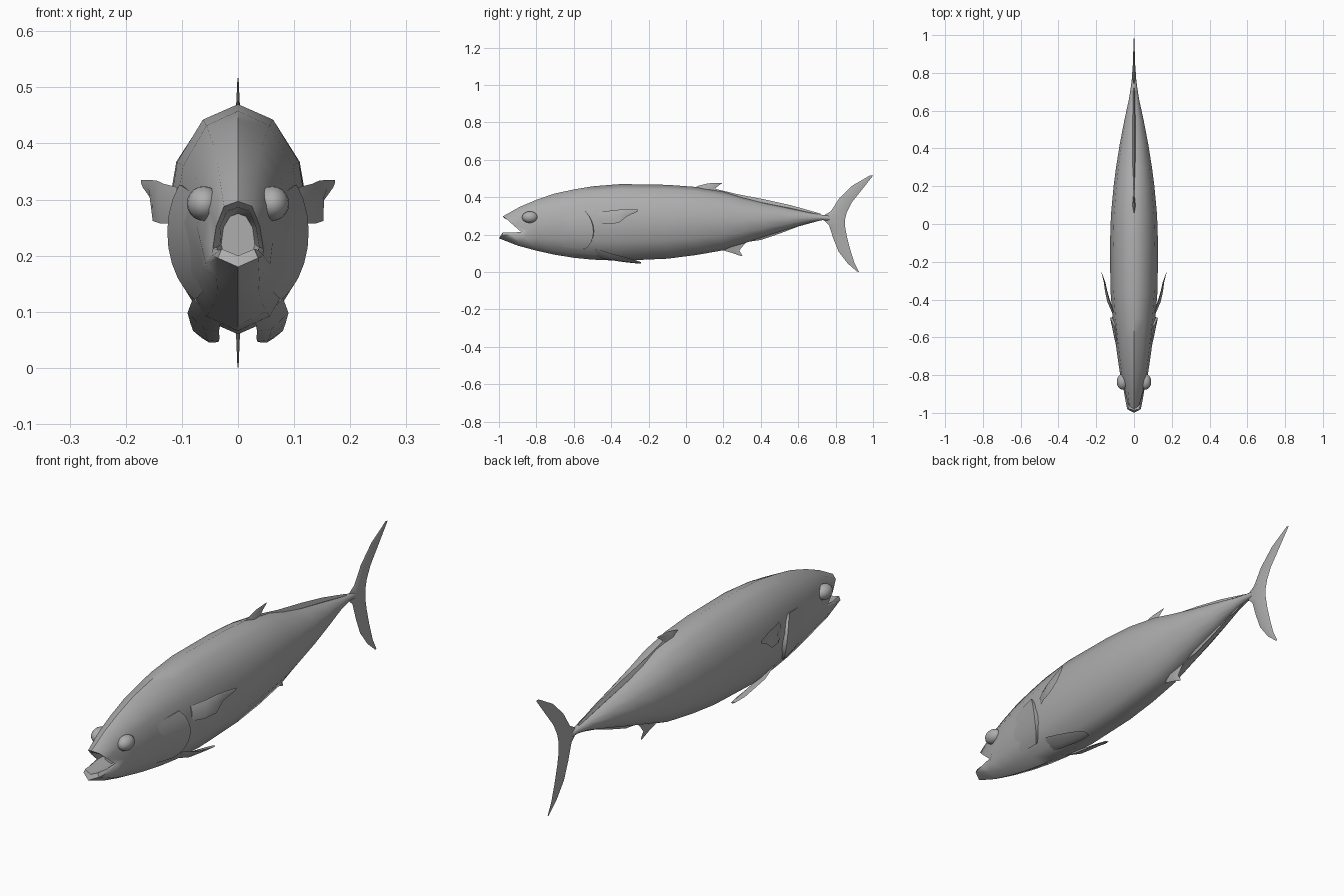
import bpy, bmesh, math
from mathutils import Vector

if "Cube" in bpy.data.objects:
    bpy.data.objects.remove(bpy.data.objects["Cube"])

grey = bpy.data.materials.new("fish grey")
grey.use_nodes = True
COL = (0.42, 0.42, 0.42, 1)
grey.diffuse_color = COL
grey.node_tree.nodes["Principled BSDF"].inputs["Base Color"].default_value = COL


def finish(name, bm, angle=40):
    bmesh.ops.recalc_face_normals(bm, faces=bm.faces)
    me = bpy.data.meshes.new(name)
    bm.to_mesh(me)
    bm.free()
    ob = bpy.data.objects.new(name, me)
    bpy.context.collection.objects.link(ob)
    me.materials.append(grey)
    bpy.ops.object.select_all(action="DESELECT")
    ob.select_set(True)
    bpy.context.view_layer.objects.active = ob
    bpy.ops.object.shade_smooth_by_angle(angle=math.radians(angle))
    return ob


def loft(name, rings, angle=40):
    """Skin closed rings of equal length and cap both ends."""
    bm = bmesh.new()
    vr = [[bm.verts.new(p) for p in r] for r in rings]
    n = len(vr[0])
    for a, b in zip(vr, vr[1:]):
        for i in range(n):
            j = (i + 1) % n
            bm.faces.new((a[i], a[j], b[j], b[i]))
    bm.faces.new(vr[0])
    bm.faces.new(vr[-1])
    return finish(name, bm, angle)


def fin(name, rows, normal, mid=0.4):
    """Blade made of rows (leading point, trailing point, half thickness)."""
    n, rings = Vector(normal).normalized(), []
    for lead, trail, t in rows:
        a, b = Vector(lead), Vector(trail)
        m = a.lerp(b, mid)
        rings.append([a, m + n * t, b, m - n * t])
    return loft(name, rings)


# Body stations: y, top z, bottom z, half width
STATIONS = [
    (-0.80, .386, .114, .073), (-0.70, .420, .092, .088), (-0.60, .441, .076, .101),
    (-0.50, .458, .066, .113), (-0.35, .470, .060, .125), (-0.10, .466, .071, .127),
    (0.05, .455, .090, .122), (0.20, .430, .116, .108), (0.30, .400, .150, .095),
    (0.42, .370, .188, .076), (0.55, .342, .230, .051), (0.66, .318, .264, .027),
    (0.73, .305, .277, .016), (0.80, .298, .272, .008)]


def section(y, a, grow=0.0):
    """Point on the body at station y, angle a from the top."""
    for s, e in zip(STATIONS, STATIONS[1:]):
        if y <= e[0]:
            break
    f = (y - s[0]) / (e[0] - s[0])
    top, bot, w = (s[i] + (e[i] - s[i]) * f for i in (1, 2, 3))
    return Vector(((w + grow) * math.sin(a), y,
                   (top + bot) / 2 + ((top - bot) / 2 + grow) * math.cos(a)))


def mirror_ring(half):
    return [Vector(p) for p in half] + [Vector((-x, y, z)) for x, y, z in half[-2:0:-1]]


# Body with an open, notched mouth and a hollow throat
SIDES = 12
body = [[section(s[0], math.tau * k / SIDES) for k in range(SIDES)] for s in STATIONS]
lip = mirror_ring([(0, -.98, .297), (.025, -.965, .288), (.039, -.925, .252),
                   (.045, -.88, .213), (.046, -.93, .200), (.036, -.98, .196), (0, -1, .180)])
rim = mirror_ring([(0, -.968, .286), (.020, -.955, .279), (.032, -.915, .250),
                   (.038, -.872, .215), (.036, -.93, .210), (.029, -.98, .212), (0, -.985, .200)])
throat = mirror_ring([(0, -.85, .275), (.014, -.85, .27), (.026, -.85, .25),
                      (.03, -.85, .22), (.026, -.85, .205), (.014, -.85, .2), (0, -.85, .195)])
cheek = []
for p, q in zip(lip, body[0]):
    m = p.lerp(q, 0.5)
    m.x *= 1.05
    m.z += 0.006 * (1 if q.z > .25 else -1)
    cheek.append(m)
loft("body", [throat, rim, lip, cheek] + body, 50)

# Tail fin
fin("tail_fin", [
    ((0, .985, .517), (0, 1.0, .515), .001), ((0, .89, .462), (0, .945, .445), .004),
    ((0, .82, .395), (0, .885, .370), .006), ((0, .775, .325), (0, .860, .320), .009),
    ((0, .720, .293), (0, .850, .280), .012), ((0, .765, .250), (0, .850, .245), .009),
    ((0, .787, .180), (0, .860, .190), .006), ((0, .815, .110), (0, .878, .120), .005),
    ((0, .865, .045), (0, .900, .050), .003), ((0, .915, .002), (0, .925, .000), .001)], (1, 0, 0))

# Back fin with its long low ridge behind
fin("back_fin", [((0, .02, .440), (0, .20, .415), .010), ((0, .07, .462), (0, .155, .443), .007),
                 ((0, .12, .474), (0, .165, .455), .004), ((0, .18, .477), (0, .195, .476), .001)],
    (1, 0, 0))
fin("back_ridge", [((0, .15, .446), (0, .15, .42), .006), ((0, .27, .417), (0, .27, .39), .008),
                   ((0, .42, .388), (0, .42, .355), .008), ((0, .56, .357), (0, .56, .33), .007),
                   ((0, .72, .312), (0, .72, .30), .004)], (1, 0, 0), 0.6)

# Belly fin with its ridge behind
fin("rear_belly_fin", [((0, .17, .130), (0, .34, .175), .012), ((0, .21, .112), (0, .305, .140), .008),
                       ((0, .25, .101), (0, .285, .115), .005), ((0, .295, .084), (0, .302, .088), .001)],
    (1, 0, 0))
fin("rear_belly_ridge", [((0, .30, .157), (0, .30, .18), .010), ((0, .40, .171), (0, .40, .21), .012),
                         ((0, .50, .205), (0, .50, .24), .009), ((0, .60, .243), (0, .60, .265), .006),
                         ((0, .72, .276), (0, .72, .285), .004)], (1, 0, 0), 0.6)

for s, side in ((1, "left"), (-1, "right")):
    # Eye bulge
    bm = bmesh.new()
    bmesh.ops.create_uvsphere(bm, u_segments=16, v_segments=10, radius=1)
    for v in bm.verts:
        v.co = Vector((s * (.061 + .030 * v.co.x), -.835 + .042 * v.co.y, .293 + .031 * v.co.z))
    finish(side + "_eye", bm, 60)

    # Gill cover: thin curved flap that stands proud at its rear edge
    columns = []
    for i in range(9):
        u = i / 4 - 1
        a = math.radians(103 + 33 * u)
        edge, lift = -.495 - .045 * u * u, 1 - u * u
        ring = [section(-.72, a, -.008), section(-.60, a, .005 * lift),
                section(edge, a, .003 + .011 * lift), section(edge + .004, a, -.012)]
        columns.append([Vector((s * p.x, p.y, p.z)) for p in ring])
    loft(side + "_gill_cover", columns)

    # Side fin swept back from behind the gill
    fin(side + "_side_fin", [
        ((s * .108, -.47, .322), (s * .112, -.47, .258), .006),
        ((s * .132, -.40, .328), (s * .138, -.42, .257), .008),
        ((s * .145, -.35, .334), (s * .152, -.36, .262), .006),
        ((s * .158, -.305, .335), (s * .152, -.315, .297), .004),
        ((s * .173, -.255, .335), (s * .170, -.262, .322), .001)], (1, -.3 * s, 0))

    # Front belly fin, flat and swept back
    fin(side + "_front_belly_fin", [
        ((s * .030, -.50, .085), (s * .080, -.48, .125), .008),
        ((s * .034, -.42, .066), (s * .090, -.40, .098), .010),
        ((s * .033, -.34, .054), (s * .085, -.33, .080), .008),
        ((s * .034, -.28, .047), (s * .080, -.28, .066), .006),
        ((s * .042, -.24, .045), (s * .064, -.24, .053), .003)], (-.4 * s, 0, 1))
